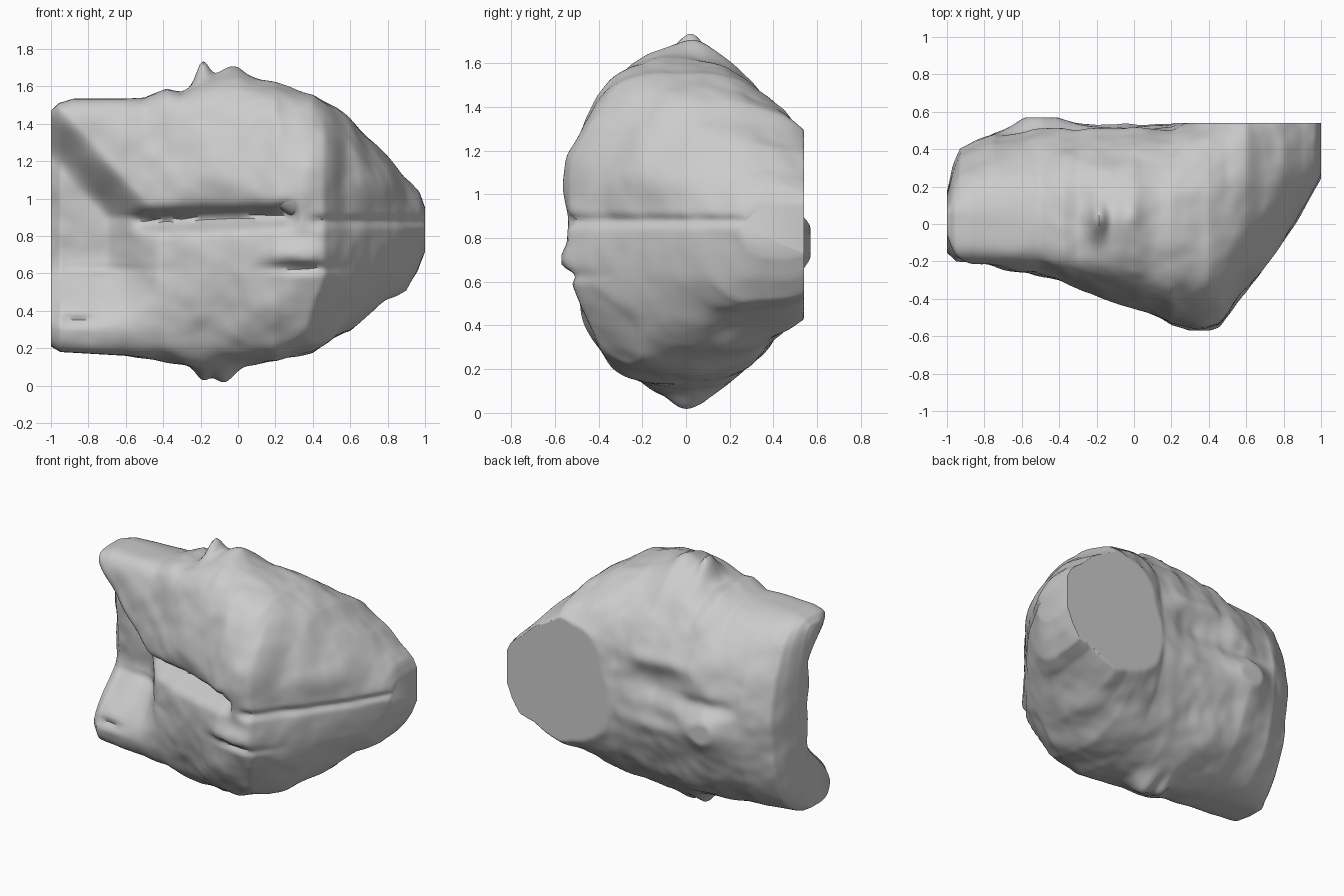
import bpy, bmesh, math
from mathutils import Vector, noise

old = bpy.data.objects.get("Cube")
if old:
    bpy.data.objects.remove(old, do_unlink=True)

stone = bpy.data.materials.new("stone grey")
stone.use_nodes = True
GREY = (0.6, 0.6, 0.6, 1)
stone.diffuse_color = GREY
stone.node_tree.nodes["Principled BSDF"].inputs["Base Color"].default_value = GREY


def curve(points):
    """Piecewise linear function through (x, value) pairs."""
    def f(x):
        if x <= points[0][0]:
            return points[0][1]
        for (a, va), (b, vb) in zip(points, points[1:]):
            if x <= b:
                return va + (vb - va) * (x - a) / (b - a)
        return points[-1][1]
    return f


def step(t):
    t = max(0, min(1, t))
    return t * t * (3 - 2 * t)


def bell(t):
    return math.exp(-t * t)


# Outline of the body along its length
top = curve([(-1, 1.47), (-.96, 1.51), (-.88, 1.535), (-.5, 1.535), (-.38, 1.59), (-.3, 1.58),
             (-.2, 1.62), (0, 1.65), (.2, 1.62), (.4, 1.56), (.6, 1.43), (.8, 1.22),
             (.9, 1.1), (.97, 1.03), (1, .96)])
bottom = curve([(-1, .21), (-.95, .18), (-.6, .16), (-.3, .12), (0, .1), (.2, .12),
                (.4, .18), (.6, .3), (.8, .46), (.9, .51), (.96, .61), (1, .72)])
front = curve([(-1, -.17), (-.95, -.22), (-.6, -.25), (-.4, -.28), (0, -.43), (.2, -.52),
               (.46, -.53), (.52, -.47), (.6, -.37), (.8, -.1), (1, .25)])
back = curve([(-1, .17), (-.97, .3), (-.93, .39), (-.75, .49), (-.5, .53), (-.1, .52),
              (.2, .53), (.32, .59), (.6, .75), (1, .78)])
middle = curve([(-1, .05), (-.6, 0), (.5, 0), (.8, .25), (1, .42)])
front_power = curve([(-1, 6), (-.6, 5), (-.2, 3.2), (.3, 2.7), (.6, 2.3), (1, 2.2)])
back_power = curve([(-1, 2), (-.5, 2.1), (1, 2.15)])

# Dents (+) and swellings (-) of the front: x, z, half width, half height, depth
FRONT_MARKS = [
    (.37, 1.1, .11, .2, -.05), (.3, .7, .14, .06, -.05), (.57, 1.15, .06, .3, .04),
    (-.1, 1.12, .3, .13, -.03), (-.1, .7, .25, .14, -.03), (.12, 1.35, .08, .15, .03),
    (.33, .63, .16, .025, .04), (-.7, .62, .25, .02, .02), (-.85, .35, .1, .025, .03),
    (.75, 1.08, .12, .1, -.03)]
# Swellings (+) and dents (-) of the back
BACK_MARKS = [(-.5, .78, .14, .1, .06), (-.5, .95, .2, .05, -.03), (-.05, .98, .2, .09, -.05),
              (-.15, 1.16, .25, .06, .03), (-.1, .72, .2, .06, .02)]
# Knobs on the top and underside: x, y, half width, half depth, height
TOP_KNOBS = [(-.19, .02, .045, .09, .105), (-.03, .04, .1, .12, .055)]
BOTTOM_KNOBS = [(-.08, .01, .07, .12, .09), (-.19, .03, .05, .12, .075)]


def marks(table, u, v):
    return sum(d * bell((u - a) / w) * bell((v - b) / h) for a, b, w, h, d in table)


def front_shift(x, z):
    # hollow on one end of the front, bounded by a slanting ridge
    edge = -.9 + .9 * (1.45 - z) if z > .9 else -.405
    shift = .26 * step((edge - x) / .32) * step((z - .3) / .38)
    # long crease with an overhang, then a shallow seam
    crease = step((x + .6) / .15) * step((.34 - x) / .1)
    shift += .13 * crease * bell((z - .9 - .04 * x) / .05)
    shift += .03 * step((x - .35) / .1) * bell((z - .88) / .025)
    return shift + marks(FRONT_MARKS, x, z)


def body_point(x, angle):
    c, s = math.cos(angle), math.sin(angle)
    mid, zc = middle(x), (top(x) + bottom(x)) / 2
    half = (top(x) - bottom(x)) / 2
    n = front_power(x) if c < 0 else back_power(x)
    r = (abs(c) ** n + abs(s) ** n) ** (-1 / n)
    z = zc + half * r * s
    reach = (mid - front(x)) if c < 0 else (back(x) - mid)
    y = mid + reach * r * c
    if c < 0:
        # bowed ridge where the front turns into the tapering end
        ridge = .53 - .33 * ((z - .95) / .68) ** 2
        y = min(mid, max(y, -.53 + 1.1 * (x - ridge)))
    # uneven surface
    rough = noise.noise(Vector((x, y, z)) * 5) * .022 + noise.noise(Vector((x, y, z)) * 11) * .006
    y += c * rough
    z += s * rough * step((x + .7) / .4)
    if c < 0:
        y += front_shift(x, z) * step(-c * 2.5)
    else:
        y += marks(BACK_MARKS, x, z) * step(c * 2)
    if s > 0:
        z += marks(TOP_KNOBS, x, y) * step(s * 2 - .6)
    else:
        z -= marks(BOTTOM_KNOBS, x, y) * step(-s * 2 - .6)
    return Vector((x, max(-.57, min(y, .54 if x > .2 else .57)), max(z, 0)))


def finish(name, bm, sharp):
    bmesh.ops.recalc_face_normals(bm, faces=bm.faces)
    mesh = bpy.data.meshes.new(name)
    bm.to_mesh(mesh)
    bm.free()
    mesh.materials.append(stone)
    ob = bpy.data.objects.new(name, mesh)
    bpy.context.collection.objects.link(ob)
    bpy.ops.object.select_all(action='DESELECT')
    ob.select_set(True)
    bpy.context.view_layer.objects.active = ob
    bpy.ops.object.shade_smooth_by_angle(angle=math.radians(sharp))


# Body: rings of points joined along x, closed at both ends
STATIONS, SIDES = 140, 240
bm = bmesh.new()
rings = []
for i in range(STATIONS + 1):
    x = -math.cos(math.pi * i / STATIONS) * .35 + (2 * i / STATIONS - 1) * .65
    rings.append([bm.verts.new(body_point(x, 2 * math.pi * j / SIDES)) for j in range(SIDES)])
for a, b in zip(rings, rings[1:]):
    for j in range(SIDES):
        k = (j + 1) % SIDES
        bm.faces.new((a[j], a[k], b[k], b[j]))
bm.faces.new(rings[0])
bm.faces.new(rings[-1])
finish("stone_body", bm, 50)


def lump(name, centre, size, tilt):
    bm = bmesh.new()
    bmesh.ops.create_icosphere(bm, subdivisions=4, radius=1)
    for v in bm.verts:
        p = Vector((v.co.x * size[0], v.co.y * size[1], v.co.z * size[2]))
        p *= 1 + .12 * noise.noise(p * 9 + Vector(centre))
        c, s = math.cos(tilt), math.sin(tilt)
        v.co = Vector((p.x * c + p.z * s, p.y, p.z * c - p.x * s)) + Vector(centre)
    finish(name, bm, 60)


# Lips beside the front crease
lump("upper_lip", (.32, -.45, .99), (.13, .1, .09), .3)
lump("lower_lip", (.32, -.45, .73), (.14, .1, .07), -.25)
